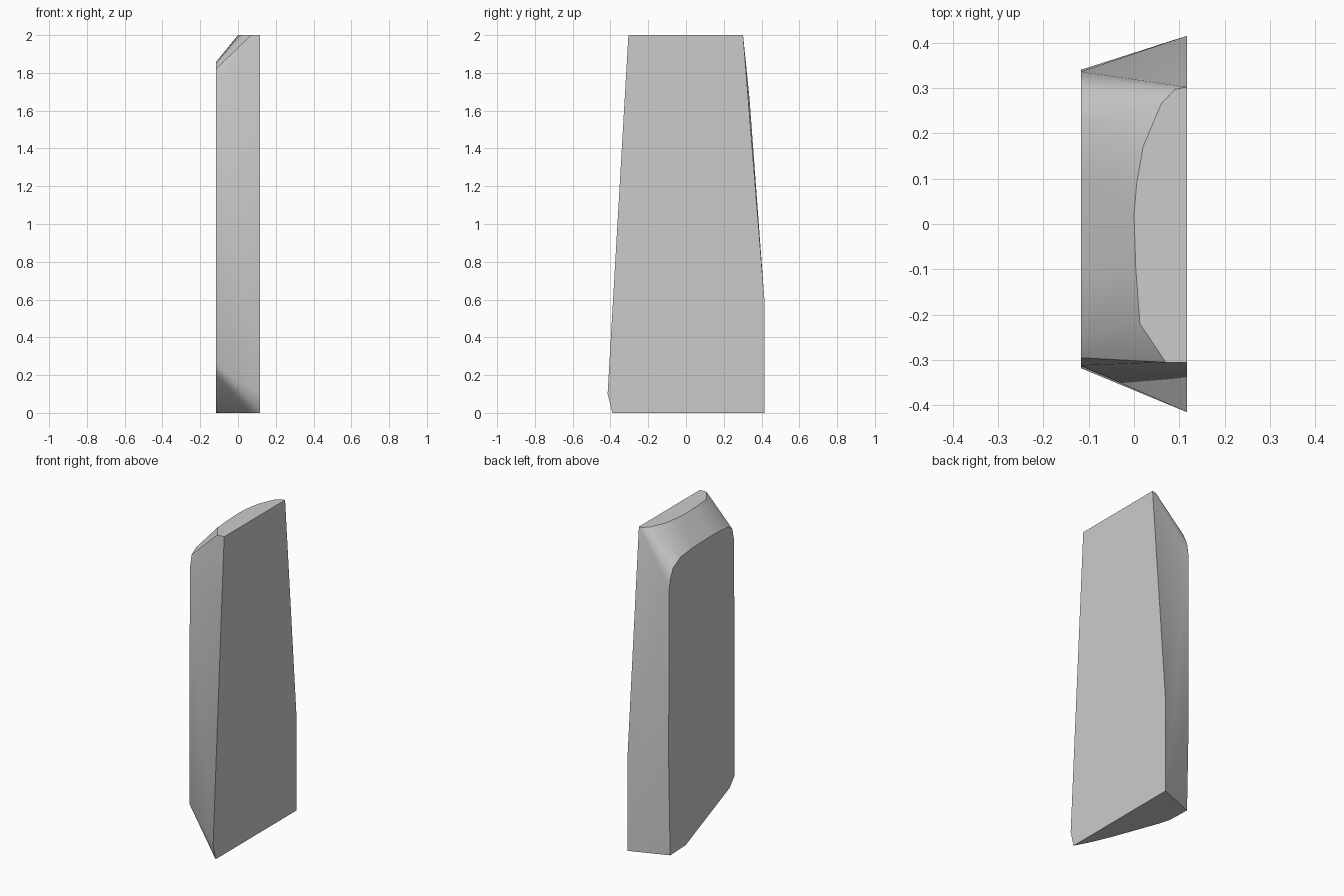
import bpy, bmesh, math

if "Cube" in bpy.data.objects:
    bpy.data.objects.remove(bpy.data.objects["Cube"])

HALF = 0.117  # half thickness along x

# Flat inner side (y, z)
inner = [(-0.39, 0), (-0.415, 0.1), (-0.305, 2), (0.302, 2), (0.415, 0.6), (0.415, 0)]
# Rounded outer side (y, z)
outer = [(0.325, 0), (0.17, 0.005), (-0.27, 0.2), (-0.318, 0.26), (-0.312, 1.74),
         (-0.295, 1.82), (-0.25, 1.85), (-0.1, 1.858), (0.1, 1.853), (0.22, 1.84),
         (0.296, 1.80), (0.325, 1.735), (0.336, 1.667), (0.34, 0.6)]
# Curved edge of the top face (x, y)
top = [(0.09, 0.297), (0.06, 0.265), (0.02, 0.17), (0.006, 0.09), (0, 0.02),
       (0.004, -0.1), (0.013, -0.22), (0.07, -0.305)]
# Curved edge of the bottom face (x, y)
bottom = [(-0.095, 0.12), (-0.042, 0.0), (0.021, -0.19), (0.07, -0.3)]

points = [(HALF, y, z) for y, z in inner] + [(-HALF, y, z) for y, z in outer]
points += [(x, y, 2) for x, y in top] + [(x, y, 0) for x, y in bottom]

# Wrap the outlines into one closed tapered block
bm = bmesh.new()
for p in points:
    bm.verts.new(p)
res = bmesh.ops.convex_hull(bm, input=bm.verts[:])
loose = [v for v in bm.verts if not v.link_faces]
bmesh.ops.delete(bm, geom=loose, context='VERTS')
bmesh.ops.dissolve_limit(bm, angle_limit=math.radians(0.5),
                         verts=bm.verts[:], edges=bm.edges[:])
bmesh.ops.recalc_face_normals(bm, faces=bm.faces[:])

mesh = bpy.data.meshes.new("tapered_block")
bm.to_mesh(mesh)
bm.free()
block = bpy.data.objects.new("tapered_block", mesh)
bpy.context.collection.objects.link(block)

grey = bpy.data.materials.new("light_grey")
grey.diffuse_color = (0.6, 0.6, 0.6, 1)
grey.use_nodes = True
grey.node_tree.nodes["Principled BSDF"].inputs["Base Color"].default_value = grey.diffuse_color
mesh.materials.append(grey)

# Smooth the curved sides, keep the rims sharp
bpy.context.view_layer.objects.active = block
block.select_set(True)
bpy.ops.object.shade_smooth_by_angle(angle=math.radians(30))
